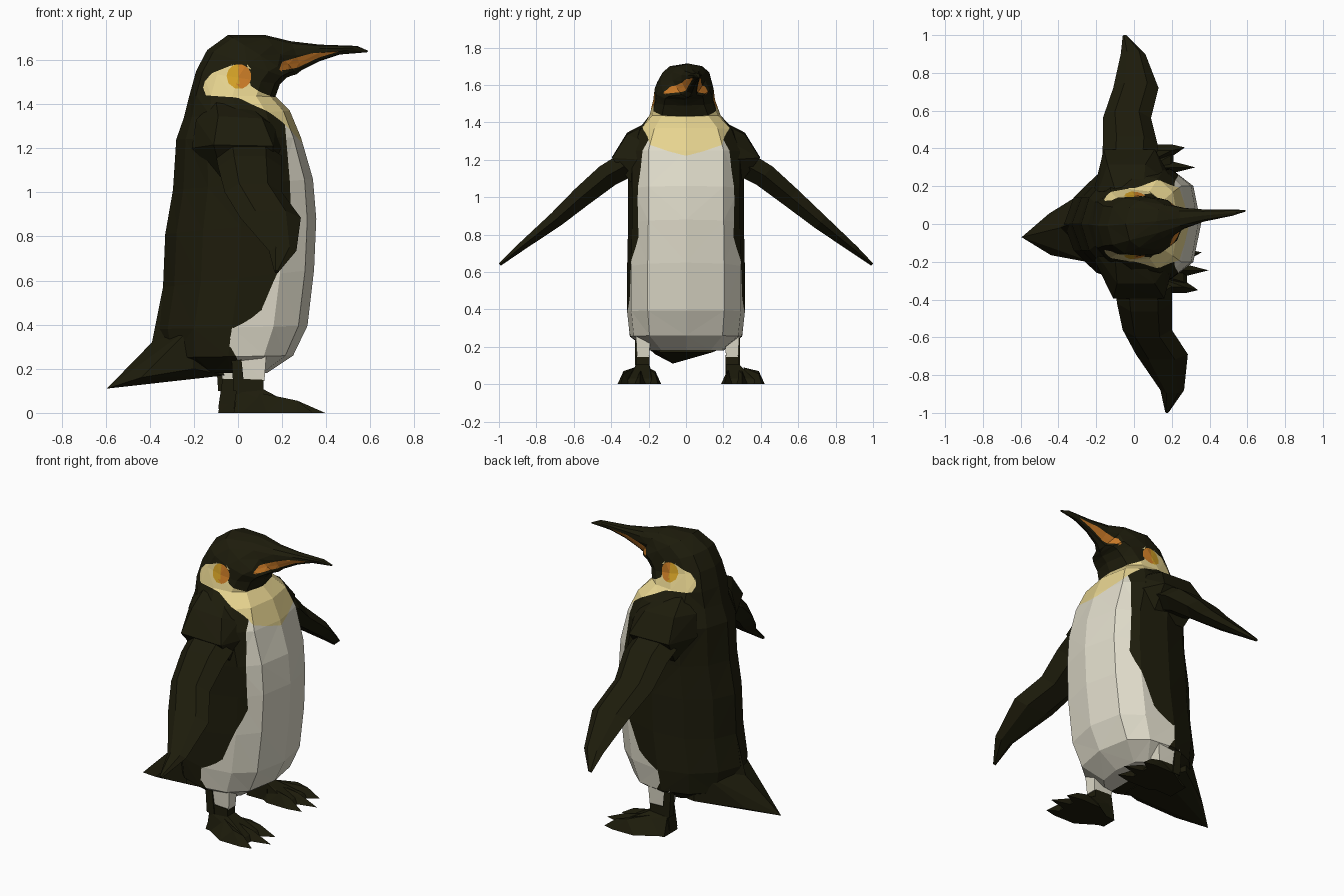
import bpy, bmesh, math
from mathutils import Vector

if "Cube" in bpy.data.objects:
    bpy.data.objects.remove(bpy.data.objects["Cube"])


def mat(name, rgb):
    m = bpy.data.materials.new(name)
    m.diffuse_color = (*rgb, 1)
    m.use_nodes = True
    m.node_tree.nodes["Principled BSDF"].inputs["Base Color"].default_value = m.diffuse_color
    return m


DARK = mat("dark feathers", (0.0125, 0.0115, 0.0035))
WHITE = mat("belly white", (0.74, 0.71, 0.59))
CREAM = mat("cream chest", (0.80, 0.66, 0.28))
AMBER = mat("amber ear", (0.66, 0.36, 0.02))
ORANGE = mat("orange ear", (0.62, 0.21, 0.02))
RUST = mat("beak stripe", (0.58, 0.19, 0.02))


def finish(bm, name, mats):
    bmesh.ops.recalc_face_normals(bm, faces=bm.faces)
    me = bpy.data.meshes.new(name)
    bm.to_mesh(me)
    bm.free()
    for m in mats:
        me.materials.append(m)
    ob = bpy.data.objects.new(name, me)
    bpy.context.collection.objects.link(ob)
    return ob


def loft(rings):
    bm = bmesh.new()
    vs = [[bm.verts.new(p) for p in r] for r in rings]
    n = len(vs[0])
    for a, b in zip(vs, vs[1:]):
        for i in range(n):
            j = (i + 1) % n
            bm.faces.new((a[i], a[j], b[j], b[i]))
    bm.faces.new(vs[0])
    bm.faces.new(vs[-1])
    bmesh.ops.recalc_face_normals(bm, faces=bm.faces)
    return bm


def hulls(name, groups, m):
    """One object made of convex hulls around small point groups."""
    bm = bmesh.new()
    for pts in groups:
        vs = [bm.verts.new(p) for p in pts]
        bmesh.ops.convex_hull(bm, input=vs)
        loose = [v for v in bm.verts if not v.link_faces]
        bmesh.ops.delete(bm, geom=loose, context='VERTS')
    return finish(bm, name, [m])


def inside(poly):
    """Signed distance to a side-view (x, z) outline, negative inside."""
    def f(p):
        x, z, d, s = p.x, p.z, 9.0, 1
        for (ax, az), (bx, bz) in zip(poly, poly[1:] + poly[:1]):
            dx, dz = bx - ax, bz - az
            t = max(0, min(1, ((x - ax) * dx + (z - az) * dz) / (dx * dx + dz * dz)))
            d = min(d, math.hypot(x - ax - t * dx, z - az - t * dz))
            if (az > z) != (bz > z) and x < ax + (z - az) / dz * dx:
                s = -s
        return s * d
    return f


def cut(bm, f):
    """Cut new edges into the surface where f changes sign."""
    val = {v: f(v.co) for v in bm.verts}
    new = []
    for e in list(bm.edges):
        a, b = e.verts
        fa, fb = val[a], val[b]
        if fa * fb < 0 and min(abs(fa), abs(fb)) > 1e-4:
            new.append(bmesh.utils.edge_split(e, a, fa / (fa - fb))[1])
    if new:
        bmesh.ops.connect_verts(bm, verts=new)
    bmesh.ops.triangulate(bm, faces=bm.faces)


# Body, head and beak: back point, front point, half width, sideways shift
stations = [
    (-.20, .18, .13, .18, .20, 0), (-.34, .25, .25, .26, .30, 0),
    (-.37, .38, .315, .395, .315, 0), (-.34, .57, .345, .65, .315, 0),
    (-.33, .81, .355, .88, .31, 0), (-.295, 1.01, .34, 1.06, .31, 0),
    (-.28, 1.24, .285, 1.25, .31, 0), (-.245, 1.34, .235, 1.37, .26, 0),
    (-.22, 1.44, .17, 1.435, .19, -.005), (-.19, 1.55, .19, 1.49, .165, -.01),
    (-.14, 1.645, .22, 1.52, .157, -.01), (-.045, 1.714, .245, 1.53, .135, 0),
    (.12, 1.714, .265, 1.535, .095, .015), (.24, 1.685, .29, 1.555, .06, .03),
    (.37, 1.67, .37, 1.595, .035, .045), (.54, 1.664, .46, 1.625, .018, .06),
    (.59, 1.642, .585, 1.635, .005, .07)]
rings = []
for i, (bx, bz, fx, fz, w, dy) in enumerate(stations):
    head, beak = i >= 8, i >= 12
    half = [(1, 0), (.85, .42), (.5, .65), (0, .92)] if beak else \
        [(1, 0), (.88, .65), (.55, .93), (0, 1)]
    half += [(-.5, .92 if head else .82), (-.85, .64 if head else .45), (-1, 0)]
    shape = half + [(t, -s) for t, s in half[-2:0:-1]]
    rings.append([((bx + fx) / 2 + t * (fx - bx) / 2, dy + s * w,
                   (bz + fz) / 2 + t * (fz - bz) / 2) for t, s in shape])
bm = loft(rings)
bmesh.ops.triangulate(bm, faces=bm.faces)
bmesh.ops.subdivide_edges(bm, edges=bm.edges, cuts=2, use_grid_fill=True)
bmesh.ops.triangulate(bm, faces=bm.faces)

# Plumage colours, cut into the surface
belly = inside([(.21, 1.34), (.235, 1.05), (.245, .78), (.145, .56), (.11, .47),
                (.05, .42), (-.03, .38), (-.04, .31), (0, .24), (0, .1),
                (.6, .1), (.6, 1.34)])
cream = inside([(-.16, 1.49), (-.12, 1.54), (-.02, 1.58), (.05, 1.57), (.055, 1.485),
                (.10, 1.455), (.16, 1.432), (.4, 1.432), (.4, 1.14), (.30, 1.21),
                (.25, 1.27), (.20, 1.32), (.14, 1.365), (.06, 1.40), (0, 1.43),
                (-.08, 1.435), (-.15, 1.44)])


def disc(p):
    return math.hypot(p.x - .004, p.z - 1.525) - .056


def half_disc(p):
    return max(disc(p), .003 - p.x)


stripe = inside([(.185, 1.55), (.20, 1.592), (.33, 1.630), (.46, 1.640),
                 (.36, 1.609), (.27, 1.565)])
paints = [belly, cream, disc, half_disc, stripe]
for f in paints:
    cut(bm, f)
for face in bm.faces:
    c = face.calc_center_median()
    for k, f in enumerate(paints):
        if f(c) < 0:
            face.material_index = k + 1
finish(bm, "body", [DARK, WHITE, CREAM, AMBER, ORANGE, RUST])

# Tail wedge with a softer upper part running into the back
rump = [(-.39, -.02, .32), (-.2, .21, .4), (-.2, -.21, .4)]
hulls("tail", [rump + [(-.595, -.07, .11), (-.44, -.165, .16), (-.45, .055, .16),
                       (-.2, .21, .2), (-.2, -.21, .2), (-.06, .14, .17), (-.06, -.14, .17)],
               rump + [(-.34, 0, .57), (-.2, .1, .2), (-.2, -.1, .2)]], DARK)

# Shoulders and flippers; the two sides are posed differently
flippers = {
    1: [(.33, 1.165, -.17, .12, .07), (.42, 1.115, -.165, .125, .065),
        (.56, 1.0, -.165, .09, .055), (.72, .865, -.11, .13, .042),
        (.90, .72, -.07, .06, .022), (.995, .64, -.06, -.035, .008)],
    -1: [(.33, 1.165, -.10, .20, .07), (.42, 1.115, -.09, .20, .065),
         (.56, 1.0, -.06, .20, .055), (.69, .885, .01, .285, .042),
         (.88, .735, .14, .265, .022), (.995, .64, .165, .185, .008)]}
for s, rows in flippers.items():
    side = "left" if s > 0 else "right"
    d = -.02 if s > 0 else .03
    hulls("shoulder_" + side, [[
        (-.10, s * .18, 1.415), (.05, s * .19, 1.395), (-.19, s * .17, 1.33),
        (.17, s * .23, 1.30), (-.12 + d, s * .315, 1.345), (.08 + d, s * .315, 1.335),
        (-.14 + d, s * .395, 1.215), (.13 + d, s * .395, 1.21),
        (-.21, s * .19, 1.2), (.205, s * .23, 1.2),
        (-.10 + d, s * .28, 1.06), (.12 + d, s * .28, 1.06)]], DARK)
    rings = []
    for y, z, xb, xf, h in rows:
        w = xf - xb
        rings.append([(xb + w * t, s * (y + .66 * h * n), z + .75 * h * n)
                      for t, n in [(0, 0), (.25, 1), (.75, 1), (1, 0), (.75, -1), (.25, -1)]])
    finish(loft(rings), "flipper_" + side, [DARK])

# Feet with three webbed toes, and short legs
for s, ox, oy, dl in [(1, -.09, .30, -.05), (-1, -.02, -.245, -.012)]:
    side = "left" if s > 0 else "right"

    def at(pts, shift=0):
        return [(ox + x, oy + s * (y + shift), z) for x, y, z in pts]

    heel = [(0, -.04 + dl, 0), (0, .04, 0), (.02, -.035 + dl, .10), (.02, .03 + dl, .10),
            (.13, -.035 + dl, .11), (.13, .03 + dl, .11)]
    groups = [at(heel + [(.30, -.085, 0), (.30, .085, 0), (.28, -.06, .03), (.28, .06, .03)])]
    for tx, ty in [(.36, .105), (.415, 0), (.38, -.095)]:
        m = ty * .85
        groups.append(at([
            (.03, ty * .4, 0), (.12, ty * .35 + dl * .6, .09), (.22, m, .07), (.29, m, .055),
            (.29, m - .032, 0), (.29, m + .032, 0), (.15, m - .03, 0), (.15, m + .03, 0),
            (tx, ty, 0)]))
    hulls("foot_" + side, groups, DARK)
    hulls("shin_" + side, [at([(x, y, z) for x, z in [(0, .02), (.14, .02), (.02, .155), (.135, .15)]
                               for y in (-.038, .034)], dl),
                           at([(x, y, z) for x, z in [(0, .1), (.05, .1), (-.01, .25), (.035, .25)]
                               for y in (0, .04)], dl)], DARK)
    hulls("leg_" + side, [at([(x, y, z) for x, z, w in [(.02, .145, .036), (.14, .145, .036),
                                                        (.0, .27, .045), (.15, .29, .045)]
                              for y in (-w, w * .8)], dl)], WHITE)
